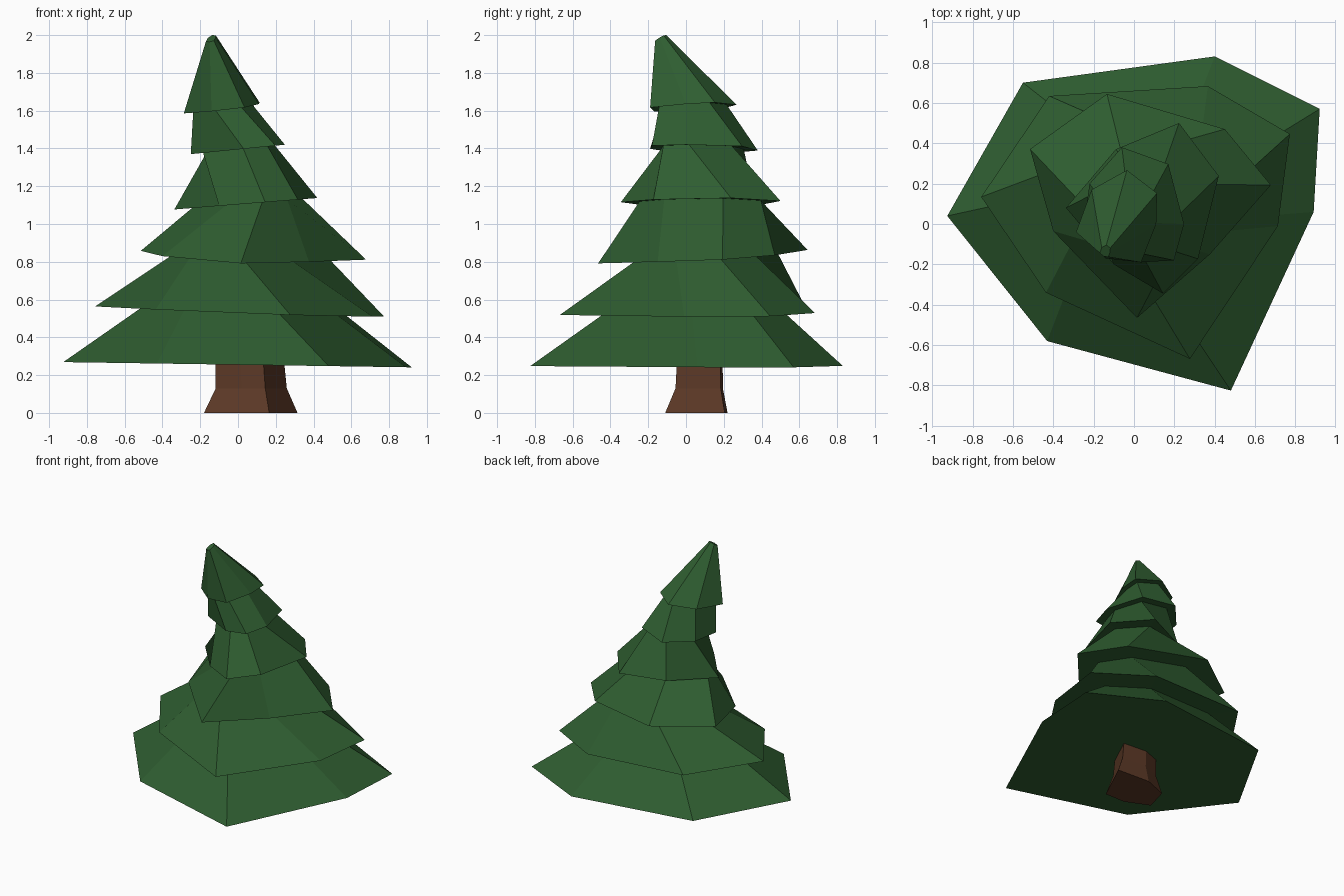
import bpy, bmesh
from mathutils import Vector

if "Cube" in bpy.data.objects:
    bpy.data.objects.remove(bpy.data.objects["Cube"])


def material(name, color):
    m = bpy.data.materials.new(name)
    m.diffuse_color = (*color, 1)
    m.use_nodes = True
    m.node_tree.nodes["Principled BSDF"].inputs["Base Color"].default_value = m.diffuse_color
    return m


def loft(name, rings, mat):
    """Bridge equal-sized rings of points, capping both ends."""
    bm = bmesh.new()
    loops = [[bm.verts.new(p) for p in ring] for ring in rings]
    n = len(loops[0])
    for a, b in zip(loops, loops[1:]):
        for i in range(n):
            j = (i + 1) % n
            bm.faces.new((a[i], a[j], b[j], b[i]))
    bm.faces.new(loops[0])
    bm.faces.new(loops[-1])
    bmesh.ops.recalc_face_normals(bm, faces=bm.faces)
    mesh = bpy.data.meshes.new(name)
    bm.to_mesh(mesh)
    bm.free()
    mesh.materials.append(mat)
    obj = bpy.data.objects.new(name, mesh)
    bpy.context.collection.objects.link(obj)
    return obj


def shrink(ring, s, offset=(0, 0, 0)):
    c = sum(ring, Vector()) / len(ring)
    return [c + (p - c) * s + Vector(offset) for p in ring]


# Branch tiers: (height, tilt x, tilt y), inner neck scale, heptagon outline
tiers = [
    ((.255, -.015, 0), 1, [(-.925, .04), (-.55, .70), (.40, .83), (.92, .57),
                           (.92 - .03, .06), (.48, -.825), (-.43, -.58)]),
    ((.535, -.036, .01), .70, [(-.757, .134), (-.42, .634), (.366, .683), (.772, .446),
                               (.713, -.01), (.277, -.668), (-.436, -.34)]),
    ((.82, -.03, .06), .67, [(-.515, .371), (-.134, .644), (.45, .47), (.678, .193),
                             (.376, -.15), (.015, -.465), (-.40, -.035)]),
    ((1.104, .08, 0), .76, [(-.337, .08), (-.09, .37), (.223, .50), (.42, .238),
                            (.317, -.173), (.144, -.345), (-.10, -.20)]),
    ((1.395, .10, 0), .76, [(-.22, .20), (-.06, .38), (.17, .297), (.248, 0),
                            (.198, -.18), (.03, -.19), (-.25, -.01)]),
    ((1.622, .12, .05), .78, [(-.21, .17), (-.035, .267), (.114, .153), (.11, 0),
                              (.035, -.19), (-.14, -.17), (-.287, -.04)]),
]
rings = []
for (c, a, b), neck, outline in tiers:
    rim = [Vector((x, y, c + a * x + b * y)) for x, y in outline]
    if rings:
        rings.append(shrink(rim, neck, (0, 0, .005)))
    rings.append(rim)

# Small blunt, tilted tip
tip = Vector((-.14, -.135, 1.98))
center = sum(rings[-1], Vector()) / 7
top = []
for p in rings[-1]:
    d = (p - center) * .13
    top.append(tip + Vector((d.x, d.y, .35 * d.x + .55 * d.y)))
lift = 2.0 - max(p.z for p in top)
rings.append([p + Vector((0, 0, lift)) for p in top])
loft("foliage", rings, material("needles", (.028, .11, .03)))

# Trunk with a flared foot
foot = [Vector((x, y, 0)) for x, y in
        [(-.18, -.03), (0, -.11), (.165, -.11), (.315, .205), (.05, .22), (-.13, .15)]]
loft("trunk", [foot, shrink(foot, .76, (.01, .015, .13)), shrink(foot, .72, (0, .02, .34))],
     material("bark", (.105, .04, .019)))
